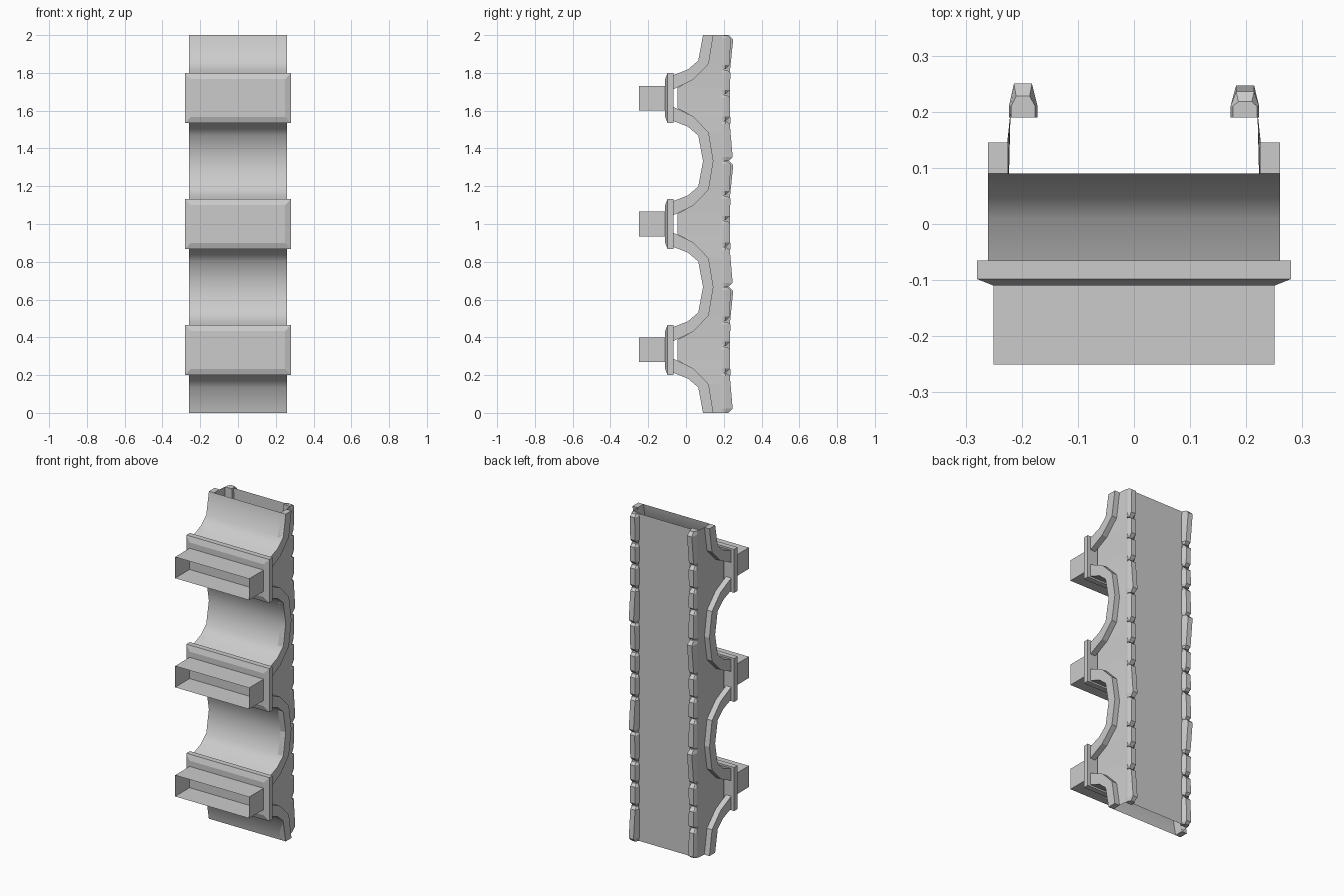
import bpy, bmesh

if "Cube" in bpy.data.objects:
    bpy.data.objects.remove(bpy.data.objects["Cube"])

PERIOD = 2 / 3
CENTRES = [i * PERIOD for i in range(4)]       # arch crowns along z
PIERS = [(i + 0.5) * PERIOD for i in range(3)]
# half arch profiles: (y, distance from crown)
OUTER = [(0.09, 0), (0.065, 0.135), (0.01, 0.182), (-0.07, 0.213)]
INNER = [(0.145, 0), (0.12, 0.152), (0.037, 0.237), (-0.07, 0.288)]
WALL = INNER[:3] + [(-0.045, 0.278)]


def make(name, verts, faces, smooth=None, fix=True):
    me = bpy.data.meshes.new(name)
    me.from_pydata(verts, [], faces)
    if fix:
        bm = bmesh.new()
        bm.from_mesh(me)
        bmesh.ops.recalc_face_normals(bm, faces=bm.faces)
        bm.to_mesh(me)
        bm.free()
    ob = bpy.data.objects.new(name, me)
    bpy.context.collection.objects.link(ob)
    if smooth:
        bpy.context.view_layer.objects.active = ob
        ob.select_set(True)
        bpy.ops.object.shade_smooth_by_angle(angle=smooth)
        ob.select_set(False)
    return ob


def arch_line(half, c):
    """Mirror a half profile about the crown and keep what lies inside the length."""
    pts = [(y, c - d) for y, d in reversed(half)] + [(y, c + d) for y, d in half[1:]]
    return [p for p in pts if -1e-4 <= p[1] <= 2.0001]


def loft(name, rings, caps=(True, True)):
    """Join equal rings of points into a skin."""
    n = len(rings[0])
    faces = [(r * n + i, r * n + (i + 1) % n, (r + 1) * n + (i + 1) % n, (r + 1) * n + i)
             for r in range(len(rings) - 1) for i in range(n)]
    if caps[0]:
        faces.append(tuple(range(n))[::-1])
    if caps[1]:
        faces.append(tuple(range((len(rings) - 1) * n, len(rings) * n)))
    return make(name, [p for r in rings for p in r], faces)


def rect(hx, hz, y, zc):
    return [(-hx, y, zc - hz), (hx, y, zc - hz), (hx, y, zc + hz), (-hx, y, zc + hz)]


# arch vaults and raised arch rings on both sides
for c in CENTRES:
    line, back = arch_line(OUTER, c), arch_line(INNER, c)
    n = len(line)
    make("arch_vault", [(x, y, z) for x in (-0.26, 0.26) for y, z in line],
         [(i, n + i, n + i + 1, i + 1) for i in range(n - 1)], smooth=1.0, fix=False)
    for s in (-1, 1):
        loft("arch_ring", [[(s * 0.225, *a), (s * 0.26, *a), (s * 0.26, *b), (s * 0.225, *b)]
                           for a, b in zip(line, back)])

# side walls between the arch rings and the deck
edge = [p for c in CENTRES for p in arch_line(WALL, c)]
n = len(edge)
for s in (-1, 1):
    make("side_wall", [(s * 0.226, y, z) for y, z in edge] + [(s * 0.22, 0.2, z) for y, z in edge],
         [(i, i + 1, n + i + 1, n + i)[::-s] for i in range(n - 1)], fix=False)

# flat deck
make("deck", [(-0.2, 0.205, 0), (-0.2, 0.205, 2), (0.2, 0.205, 2), (0.2, 0.205, 0)],
     [(0, 1, 2, 3)], fix=False)

# pier plates with bevelled front, and open pier boxes
for z in PIERS:
    loft("pier_plate", [rect(0.28, 0.133, -0.065, z), rect(0.28, 0.133, -0.098, z),
                        rect(0.25, 0.1, -0.11, z)])
    loft("pier_box", [rect(0.25, 0.065, -0.11, z), rect(0.25, 0.065, -0.25, z)], (False, False))

# kerb stones: (start, end, height at start, height at end) within one bay
STONES = [(0.0, 0.21, 0.247, 0.232), (0.213, 0.35, 0.234, 0.233),
          (0.355, 0.482, 0.233, 0.235), (0.487, 0.665, 0.232, 0.236)]


def kerb_stone(s, z0, z1, h0, h1):
    def ring(z, top, inset):
        return [(s * x, y, (z if s > 0 else 2 - z)) for x, y in
                ((0.223 - inset, 0.19), (0.223 - inset, 0.21), (0.214 - inset, top),
                 (0.182 + inset, top), (0.172 + inset, 0.21), (0.172 + inset, 0.19))]
    loft("kerb_stone", [ring(z0, h0 - 0.022, 0.004), ring(z0 + 0.022, h0, 0),
                        ring(z1 - 0.014, h1, 0), ring(z1, h1 - 0.018, 0.004)])


for s in (-1, 1):
    for bay in range(3):
        for a, b, h0, h1 in STONES:
            kerb_stone(s, bay * PERIOD + a, bay * PERIOD + b, h0 + 0.003 * (s < 0) * (a == 0), h1)
